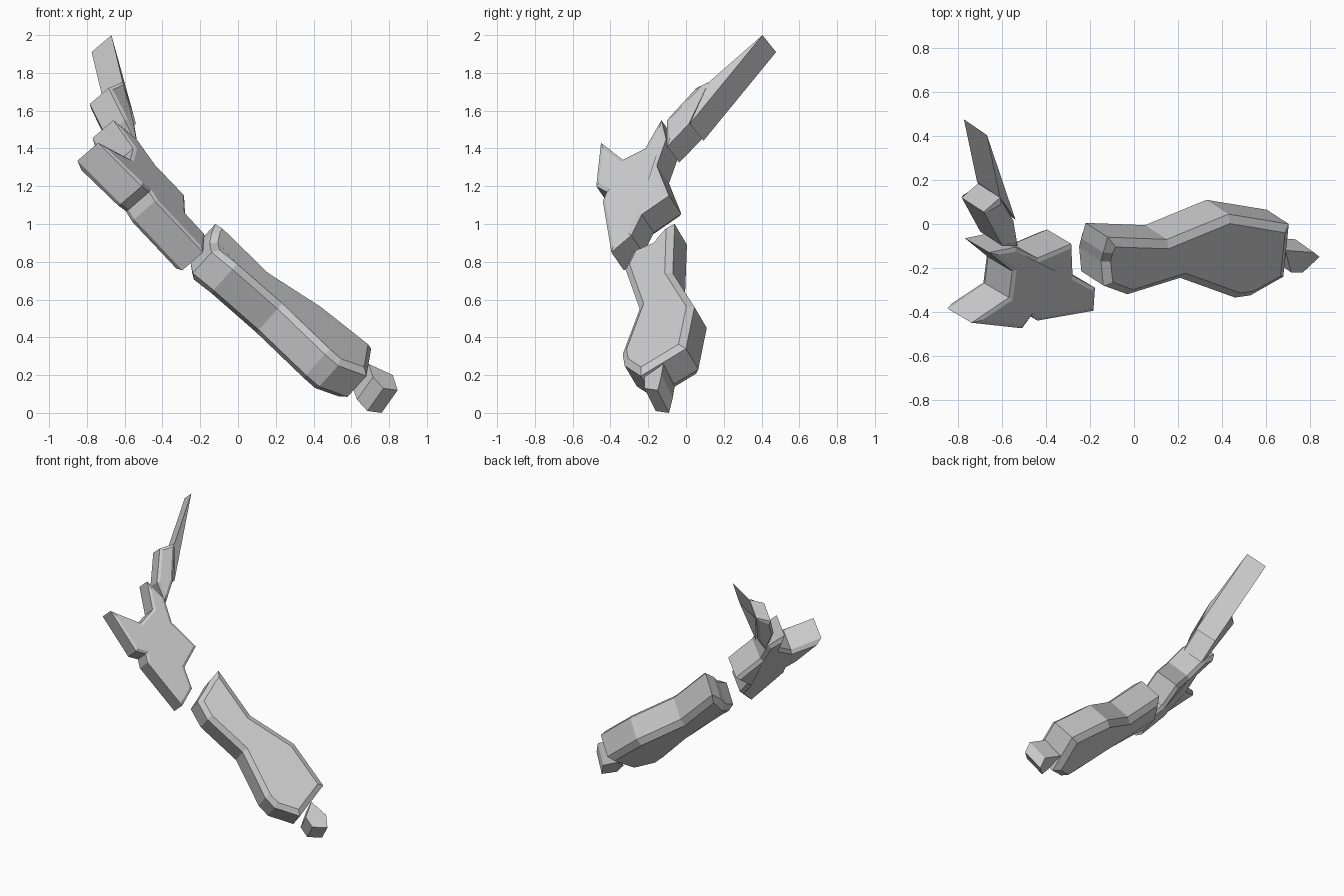
import bpy, bmesh
from mathutils import Vector

if "Cube" in bpy.data.objects:
    bpy.data.objects.remove(bpy.data.objects["Cube"])


def plate(name, outline, depth, bevel=0.0, rises=(0.0, 0.0)):
    """Solid plate: a 3D outline swept backwards, with chamfered front and back faces."""
    bm = bmesh.new()
    d = Vector(depth)
    front = [bm.verts.new(p) for p in outline]
    back = [bm.verts.new(Vector(p) - d) for p in outline]
    caps = [bm.faces.new(front), bm.faces.new(back[::-1])]
    n = len(outline)
    for i in range(n):
        j = (i + 1) % n
        bm.faces.new((front[j], front[i], back[i], back[j]))
    bmesh.ops.recalc_face_normals(bm, faces=bm.faces[:])
    if bevel:
        for cap, rise in zip(caps, rises):
            bmesh.ops.inset_region(bm, faces=[cap], thickness=bevel, depth=rise,
                                   use_even_offset=True, use_boundary=True)
    mesh = bpy.data.meshes.new(name)
    bm.to_mesh(mesh)
    bm.free()
    obj = bpy.data.objects.new(name, mesh)
    bpy.context.collection.objects.link(obj)
    return obj


# Long waisted lower slab
plate("lower_slab", [
    (-.12, -.06, 1.0), (.15, -.07, .74), (.43, .045, .56), (.705, 0, .34),
    (.68, -.24, .195), (.53, -.325, .25), (.46, -.335, .31), (.21, -.245, .55),
    (-.03, -.32, .76), (-.14, -.28, .85), (-.15, -.17, .90), (-.14, -.13, .95),
], (.10, -.065, .11), .035, (.025, .04))

# Small end piece at the bottom
plate("end_knob", [
    (.69, -.12, .26), (.82, -.13, .20), (.845, -.15, .12),
    (.77, -.22, .13), (.715, -.22, .19),
], (.085, -.06, .12))

# Branching upper plate with three prongs
plate("branching_plate", [
    (-.74, -.45, 1.43), (-.51, -.475, 1.20), (-.47, -.42, 1.17), (-.44, -.44, 1.12),
    (-.185, -.395, .85), (-.178, -.29, .94), (-.28, -.235, 1.05), (-.286, -.09, 1.15),
    (-.44, -.155, 1.31), (-.54, -.105, 1.45), (-.66, -.13, 1.55),
    (-.555, -.215, 1.40), (-.57, -.335, 1.34),
], (.11, -.065, .095), .018, (.01, .025))

# Connecting joint of the long prong
plate("prong_joint", [
    (-.685, .055, 1.72), (-.61, .12, 1.75), (-.55, .015, 1.53),
    (-.53, -.10, 1.41), (-.60, -.10, 1.55),
], (.10, -.065, .085), .018, (.01, .012))

# Tapered tip
plate("prong_tip", [
    (-.67, .405, 2.0), (-.61, .12, 1.75), (-.54, .02, 1.53),
], (.105, -.072, .09))
